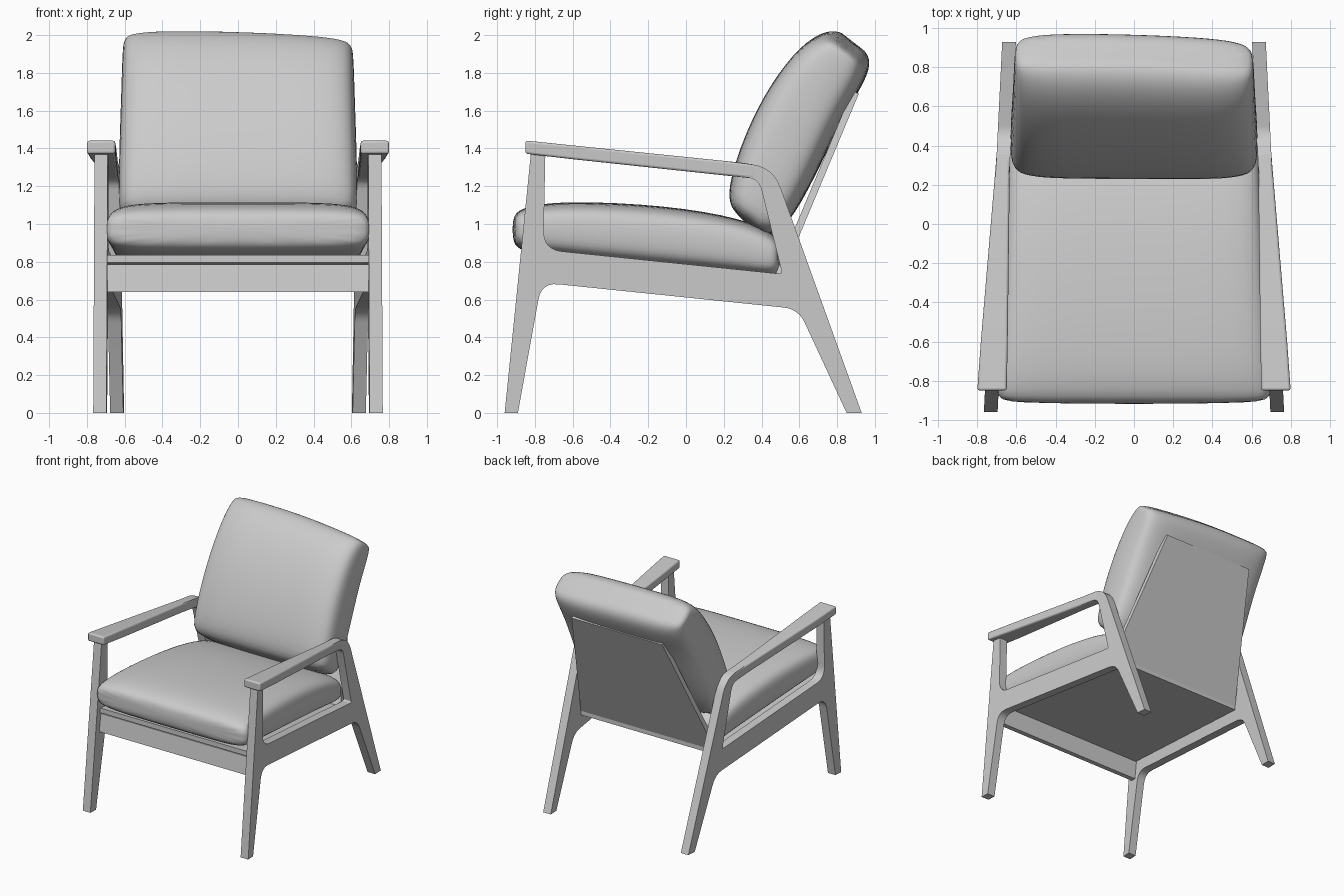
import bpy, bmesh
from mathutils import Vector

cube = bpy.data.objects.get("Cube")
if cube:
    bpy.data.objects.remove(cube)


def material(name, color):
    m = bpy.data.materials.new(name)
    m.use_nodes = True
    m.diffuse_color = color
    m.node_tree.nodes["Principled BSDF"].inputs["Base Color"].default_value = color
    return m


GREY = material("plain grey", (0.6, 0.6, 0.6, 1))


def finish(name, mesh, angle=0.6):
    obj = bpy.data.objects.new(name, mesh)
    bpy.context.collection.objects.link(obj)
    mesh.materials.clear()
    mesh.materials.append(GREY)
    bpy.ops.object.select_all(action='DESELECT')
    obj.select_set(True)
    bpy.context.view_layer.objects.active = obj
    bpy.ops.object.shade_smooth_by_angle(angle=angle)
    return obj


def from_bmesh(name, bm, angle=0.6):
    bmesh.ops.recalc_face_normals(bm, faces=bm.faces)
    mesh = bpy.data.meshes.new(name)
    bm.to_mesh(mesh)
    bm.free()
    return finish(name, mesh, angle)


def mirror(obj):
    obj.modifiers.new("mirror", 'MIRROR')


def bevel(obj, width):
    b = obj.modifiers.new("bevel", 'BEVEL')
    b.width, b.segments = width, 3


def rounded(corners, steps=6):
    """Round each (y, z, radius) corner of a closed outline."""
    out = []
    for i, (y, z, r) in enumerate(corners):
        p = Vector((y, z))
        if not r:
            out.append(p)
            continue
        a = p + (Vector(corners[i - 1][:2]) - p).normalized() * r
        b = p + (Vector(corners[(i + 1) % len(corners)][:2]) - p).normalized() * r
        for k in range(steps + 1):
            t = k / steps
            out.append(a * (1 - t) ** 2 + p * 2 * t * (1 - t) + b * t * t)
    return out


def splay(y):
    """Centre of the side frame, which toes out to the front."""
    return 0.684 - 0.0495 * y


# Side frame: legs, rail and arm cut from one board
outer = [(-.96, 0, 0), (-.89, 0, 0), (-.765, .69, .09), (.595, .55, .08), (.85, 0, 0),
         (.93, 0, 0), (.46, 1.305, .12), (-.815, 1.435, 0)]
inner = [(-.745, 1.36, 0), (-.755, .865, .1), (.51, .735, .02), (.385, 1.24, .06)]
curve = bpy.data.curves.new("outline", 'CURVE')
curve.dimensions, curve.fill_mode, curve.extrude = '2D', 'BOTH', 0.035
for loop in (outer, inner):
    pts = rounded(loop)
    s = curve.splines.new('POLY')
    s.points.add(len(pts) - 1)
    for sp, p in zip(s.points, pts):
        sp.co = (p.x, p.y, 0, 1)
    s.use_cyclic_u = True
helper = bpy.data.objects.new("outline", curve)
bpy.context.collection.objects.link(helper)
bpy.context.view_layer.update()
mesh = bpy.data.meshes.new_from_object(helper.evaluated_get(bpy.context.evaluated_depsgraph_get()))
bpy.data.objects.remove(helper)
for v in mesh.vertices:
    t, y, z = v.co.z, v.co.x, v.co.y
    v.co = (splay(y) + t, y, z)
bm = bmesh.new()
bm.from_mesh(mesh)
bmesh.ops.remove_doubles(bm, verts=bm.verts, dist=0.0005)
mirror(from_bmesh("side_frame", bm))


def loft(name, rings, angle=0.6):
    bm = bmesh.new()
    loops = [[bm.verts.new(p) for p in ring] for ring in rings]
    for a, b in zip(loops, loops[1:]):
        for i in range(len(a)):
            j = (i + 1) % len(a)
            bm.faces.new((a[i], a[j], b[j], b[i]))
    bm.faces.new(loops[0])
    bm.faces.new(loops[-1])
    return from_bmesh(name, bm, angle)


# Armrest: wide at the front, narrowing into the board
def arm_ring(y, x0, x1, top, bottom):
    return [(x0, y, bottom), (x1, y, bottom), (x1, y, top), (x0, y, top)]


arm = loft("armrest", [arm_ring(-.85, .65, .80, 1.442, 1.372),
                       arm_ring(-.6, .645, .782, 1.416, 1.343),
                       arm_ring(.30, .634, .706, 1.324, 1.247),
                       arm_ring(.37, .631, .701, 1.313, 1.24)])
bevel(arm, 0.012)
mirror(arm)


# Rails and panels: slabs with a (y, z) section, and a half width at each corner
def slab(name, section, widths):
    return loft(name, [[(side * w, y, z) for (y, z), w in zip(section, widths)]
                       for side in (-1, 1)])


slab("front_rail", [(-.85, .64), (-.81, .64), (-.79, .785), (-.83, .785)], [.70] * 4)
slab("seat_panel", [(-.84, .795), (.50, .665), (.50, .70), (-.84, .835)], [.70, .63, .63, .70])
slab("back_panel", [(.455, .69), (.49, .675), (.915, 1.69), (.88, 1.705)],
     [.63, .63, .42, .42])


# Cushions: stations of (front/top point, rear/bottom point, half width)
ACROSS = [(-1, .42), (-.95, .8), (-.75, .98), (-.3, 1), (.3, 1), (.75, .98), (.95, .8), (1, .42)]


def cushion(name, stations, sag=0.0):
    rings = []
    for n, (ty, tz, by, bz, w) in enumerate(stations):
        top, bottom = Vector((0, ty, tz)), Vector((0, by, bz))
        mid, half = (top + bottom) / 2, (top - bottom) / 2
        drop = sag * n / len(stations)
        ring = []
        for sign, row in ((1, ACROSS), (-1, ACROSS[::-1])):
            for u, k in row:
                p = mid + half * k * sign
                ring.append((u * w, p.y - drop * max(0, u), p.z - drop * max(0, u)))
        rings.append(ring)
    obj = loft(name, rings, 3.1)
    sub = obj.modifiers.new("soften", 'SUBSURF')
    sub.levels = sub.render_levels = 2


cushion("seat_cushion", [(-.92, 1.03, -.92, .91, .68), (-.88, 1.09, -.88, .85, .705),
                         (-.65, 1.125, -.65, .82, .69), (-.1, 1.1, -.1, .765, .665),
                         (.3, 1.03, .3, .73, .645), (.47, .95, .47, .71, .635),
                         (.51, .89, .50, .76, .62)])
cushion("back_cushion", [(.25, 1.06, .40, .93, .61), (.21, 1.17, .53, .96, .635),
                         (.32, 1.5, .70, 1.28, .63), (.46, 1.76, .83, 1.56, .62),
                         (.61, 1.95, .94, 1.74, .615), (.74, 2.03, .985, 1.85, .61),
                         (.84, 2.02, .95, 1.93, .60)], 0.05)
